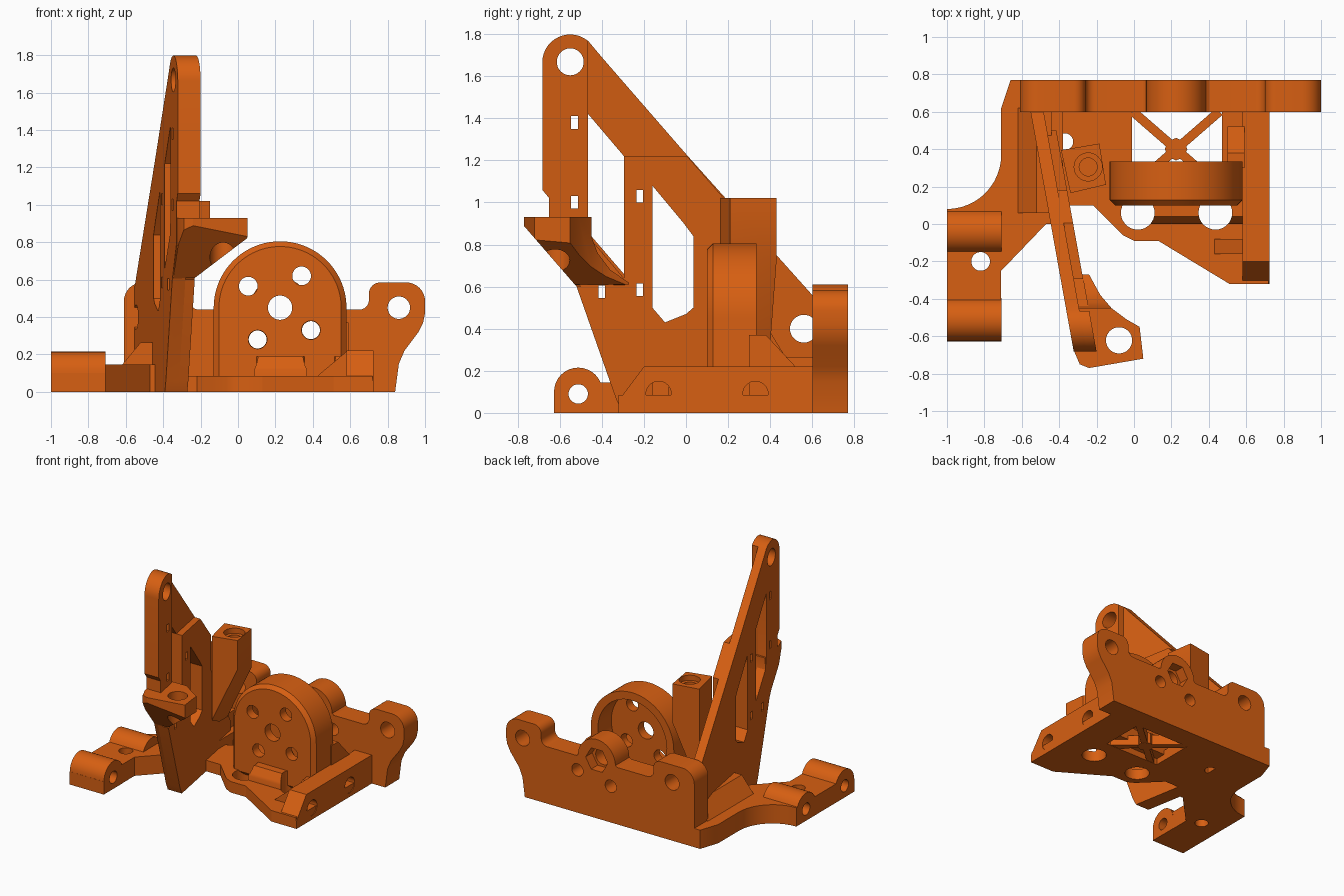
import bpy, bmesh, math
from mathutils import Vector

orange = bpy.data.materials.new("orange plastic")
orange.diffuse_color = (0.68, 0.115, 0.006, 1)


def arc(cx, cy, r, a0, a1, n=16):
    """Points on an arc, angles in degrees."""
    return [(cx + r * math.cos(math.radians(a0 + (a1 - a0) * i / n)),
             cy + r * math.sin(math.radians(a0 + (a1 - a0) * i / n))) for i in range(n + 1)]


def circle(cx, cy, r, n=32):
    return arc(cx, cy, r, 0, 360, n)[:-1]


def prism(name, pts, axis, lo, hi, bevel=0):
    """Extrude a 2D outline along an axis (x: y,z  y: x,z  z: x,y)."""
    place = {'x': lambda p, h: (h, p[0], p[1]),
             'y': lambda p, h: (p[0], h, p[1]),
             'z': lambda p, h: (p[0], p[1], h)}[axis]
    bm = bmesh.new()
    a = [bm.verts.new(place(p, lo)) for p in pts]
    b = [bm.verts.new(place(p, hi)) for p in pts]
    first = bm.faces.new(a)
    bm.faces.new(b)
    for i in range(len(pts)):
        j = (i + 1) % len(pts)
        bm.faces.new((a[i], a[j], b[j], b[i]))
    bmesh.ops.recalc_face_normals(bm, faces=bm.faces)
    if bevel:
        bmesh.ops.bevel(bm, geom=list(first.edges), offset=bevel, segments=1, affect='EDGES')
    me = bpy.data.meshes.new(name)
    bm.to_mesh(me)
    bm.free()
    me.materials.append(orange)
    ob = bpy.data.objects.new(name, me)
    bpy.context.collection.objects.link(ob)
    return ob


def combine(ob, other, op='DIFFERENCE'):
    m = ob.modifiers.new("cut", 'BOOLEAN')
    m.operation, m.object, m.solver = op, other, 'EXACT'
    bpy.context.view_layer.objects.active = ob
    bpy.ops.object.modifier_apply(modifier=m.name)
    bpy.data.objects.remove(other)
    return ob


def drill(ob, axis, holes, lo, hi, n=32):
    for cx, cy, r in holes:
        combine(ob, prism("drill", circle(cx, cy, r, n), axis, lo, hi))


# Back plate with two ears and a middle boss
CX, CZ = 0.225, 0.45
plate = prism("back_plate",
              [(-0.61, 0), (0.84, 0), (0.86, 0.15), (0.89, 0.22), (0.965, 0.32), (0.99, 0.37)]
              + [(1.0, 0.42)] + arc(0.9, 0.485, 0.1, 0, 90, 8) + arc(0.76, 0.525, 0.06, 90, 180, 6)
              + arc(0.65, 0.49, 0.05, 0, -90, 6) + [(0.40, 0.44)]
              + arc(CX, CZ, 0.16, 0, 180, 20) + [(0.05, 0.44)]
              + arc(-0.21, 0.49, 0.05, -90, -180, 6) + arc(-0.32, 0.525, 0.06, 0, 90, 6)
              + arc(-0.51, 0.485, 0.1, 90, 180, 8), 'y', 0.60, 0.77)
drill(plate, 'y', [(0.86, CZ, 0.06), (-0.42, CZ, 0.06), (CX, CZ, 0.065),
                   (0.105, 0.28, 0.048), (0.39, 0.33, 0.048)], 0.5, 0.9)
drill(plate, 'y', [(CX, CZ, 0.095)], 0.69, 0.9, 6)

# Floor with window, brace and vertical holes
floor = prism("floor", [(0.72, 0.65), (-0.5, 0.65), (-0.5, 0.1), (-0.22, 0.1), (-0.06, -0.06),
                        (0.0, -0.09), (0.13, -0.09), (0.51, -0.32), (0.72, -0.32)], 'z', 0, 0.085)
combine(floor, prism("window", [(-0.01, 0.25), (0.47, 0.25), (0.47, 0.60), (-0.01, 0.60)], 'z', -1, 1))
post_holes = [(0.02, 0.06, 0.09), (0.435, 0.06, 0.09)]
drill(floor, 'z', post_holes + [(-0.37, 0.44, 0.045)], -1, 1)
for s in (-1, 1):
    prism("floor_brace", [(CX - s * 0.25, 0.585), (CX - s * 0.21, 0.615),
                          (CX + s * 0.25, 0.215), (CX + s * 0.21, 0.185)], 'z', 0.002, 0.083)
prism("brace_hub", circle(CX, 0.4, 0.06, 8), 'z', 0.001, 0.09)

# Raised step in front of the housing
step = prism("front_step", [(0.0, 0.01), (0.0, 0.12), (0.04, 0.19), (0.15, 0.19), (0.15, 0.01)],
             'x', -0.04, 0.58)
drill(step, 'z', post_holes, -1, 1)

# Right side rail
rail = prism("side_rail", [(-0.32, 0), (-0.32, 0.06), (-0.2, 0.22), (0.62, 0.22), (0.62, 0)],
             'x', 0.58, 0.725)
drill(rail, 'x', [(-0.13, 0.09, 0.06), (0.33, 0.09, 0.06)], 0.5, 0.9)
prism("rail_gusset", [(0.3, 0.01), (0.3, 0.37), (0.38, 0.37), (0.52, 0.22), (0.52, 0.01)],
      'x', 0.50, 0.59)
prism("rail_front_wedge", [(0.43, 0.01), (0.43, 0.09), (0.585, 0.22), (0.585, 0.01)], 'y', -0.16, -0.08)

# Round cup housing, open at the back
housing = prism("round_housing", [(-0.13, 0.05)] + [(0.58, 0.05)] + arc(CX, CZ, 0.355, 0, 180, 40),
                'y', 0.10, 0.335, 0.028)
combine(housing, prism("cavity", circle(CX, CZ, 0.295, 48), 'y', 0.17, 0.5))
drill(housing, 'y', [(CX, CZ, 0.065), (0.055, 0.565, 0.05), (0.34, 0.62, 0.05),
                     (0.39, 0.33, 0.05), (0.105, 0.28, 0.05)], 0.0, 0.5)

# Left base with hinge clamp
left = prism("left_base", [(-1, -0.5), (-0.71, -0.5), (-0.71, -0.25), (-0.47, 0), (-0.38, 0),
                           (-0.38, 0.77), (-0.66, 0.77), (-0.71, 0.62)]
             + arc(-1, 0.37, 0.29, 0, -90, 12), 'z', 0, 0.145)
for c in (-0.512, -0.04):
    combine(left, prism("barrel", [(c + 0.116, 0), (c + 0.116, 0.1)] + arc(c, 0.1, 0.115, 0, 180, 16)
                        + [(c - 0.116, 0.1), (c - 0.116, 0)], 'x', -1, -0.708), 'UNION')
drill(left, 'z', [(-0.82, -0.2, 0.05)], -1, 1)
drill(left, 'x', [(-0.512, 0.09, 0.046), (-0.04, 0.09, 0.046)], -1.2, -0.6)
prism("arm_foot", [(-0.62, 0.1), (-0.62, 0.145), (-0.52, 0.265), (-0.44, 0.265), (-0.44, 0.1)],
      'y', 0.06, 0.62)


# Slanted arm: thin web plus thick pillar and panel, sheared sideways
def shear(ob):
    for v in ob.data.vertices:
        v.co.x += -0.445 - 0.18 * v.co.y
    return ob


slot_a = [(-0.465, 1.42), (-0.295, 1.22), (-0.295, 0.66), (-0.45, 0.84), (-0.465, 0.93)]
slot_b = [(-0.16, 1.08), (-0.01, 0.9), (0.035, 0.84), (0.035, 0.5), (0.0, 0.47), (-0.1, 0.43), (-0.16, 0.5)]
tip = arc(-0.55, 1.665, 0.133, 180, 50, 14)
web = prism("arm_web", [(-0.683, 1.06), *tip, (-0.40, 1.69), (0.0, 1.23), (0.6, 0.56), (0.6, 0),
                        (-0.30, 0), (-0.33, 0.06), (-0.52, 0.6), (-0.65, 0.8), (-0.65, 1.02)], 'x', 0, 0.07)
pillar = prism("arm_pillar", [(-0.683, 1.06), *tip, (-0.465, 1.75), (-0.465, 0.84), (-0.27, 0.61),
                              (-0.50, 0.6), (-0.65, 0.8), (-0.65, 1.02)], 'x', 0.03, 0.122)
panel = prism("arm_panel", [(-0.295, 1.22), (0.005, 1.22), (0.18, 1.02), (0.18, 0.75), (0.5, 0.22),
                            (0.5, 0.0), (-0.30, 0.0), (-0.33, 0.06), (-0.52, 0.6), (-0.295, 0.62)],
              'x', 0.03, 0.12)
ties = [(-0.53, 1.38), (-0.53, 1.0), (-0.22, 1.03), (-0.22, 0.585), (-0.4, 0.575)]
for part in (web, pillar, panel):
    for outline in (slot_a, slot_b):
        combine(part, prism("slot", outline, 'x', -0.5, 0.5))
    for y, z in ties:
        combine(part, prism("tie_slot", [(y - 0.016, z - 0.03), (y + 0.016, z - 0.03),
                                         (y + 0.016, z + 0.03), (y - 0.016, z + 0.03)], 'x', -0.5, 0.5))
    drill(part, 'x', [(-0.55, 1.668, 0.064), (0.56, 0.40, 0.066)], -0.5, 0.5)
    shear(part)

# Front bracket carved from three outlines
bracket = prism("front_bracket", [(-0.32, -0.68), (-0.29, -0.75), (-0.24, -0.77), (0.05, -0.72), (0.03, -0.55),
                                  (-0.04, -0.51), (-0.12, -0.45), (-0.18, -0.38), (-0.24, -0.27),
                                  (-0.39, -0.27)], 'z', 0.5, 0.93)
combine(bracket, prism("side_outline", [(-0.78, 0.94), (-0.45, 0.94), (-0.45, 0.84), (-0.42, 0.76),
                                        (-0.36, 0.68), (-0.26, 0.61), (-0.52, 0.6), (-0.78, 0.9)],
                       'x', -1, 1), 'INTERSECT')
combine(bracket, prism("front_outline", [(0.06, 0.94), (0.06, 0.83), (-0.23, 0.61), (-0.5, 0.6),
                                         (-0.5, 0.94)], 'y', -1, 1), 'INTERSECT')
drill(bracket, 'z', [(-0.08, -0.622, 0.07)], 0.4, 1.2)

# Rear screw post tapering down into the arm
post = prism("rear_post", [(-0.39, 0.395), (-0.34, 0.165), (-0.15, 0.21), (-0.185, 0.43)], 'z', 0.2, 1.02)
combine(post, prism("post_taper", [(-0.5, 1.1), (-0.1, 1.1), (-0.1, 0.84), (-0.15, 0.80), (-0.37, 0.3),
                                   (-0.5, 0.25)], 'y', -1, 1), 'INTERSECT')
drill(post, 'z', [(-0.245, 0.305, 0.048)], 0.75, 1.2)
drill(post, 'z', [(-0.245, 0.305, 0.075)], 0.98, 1.2)

# Smooth the curved walls, keep corners sharp
bpy.ops.object.select_all(action='DESELECT')
for ob in bpy.context.scene.objects:
    ob.select_set(True)
    bpy.context.view_layer.objects.active = ob
bpy.ops.object.shade_smooth_by_angle(angle=math.radians(30))
